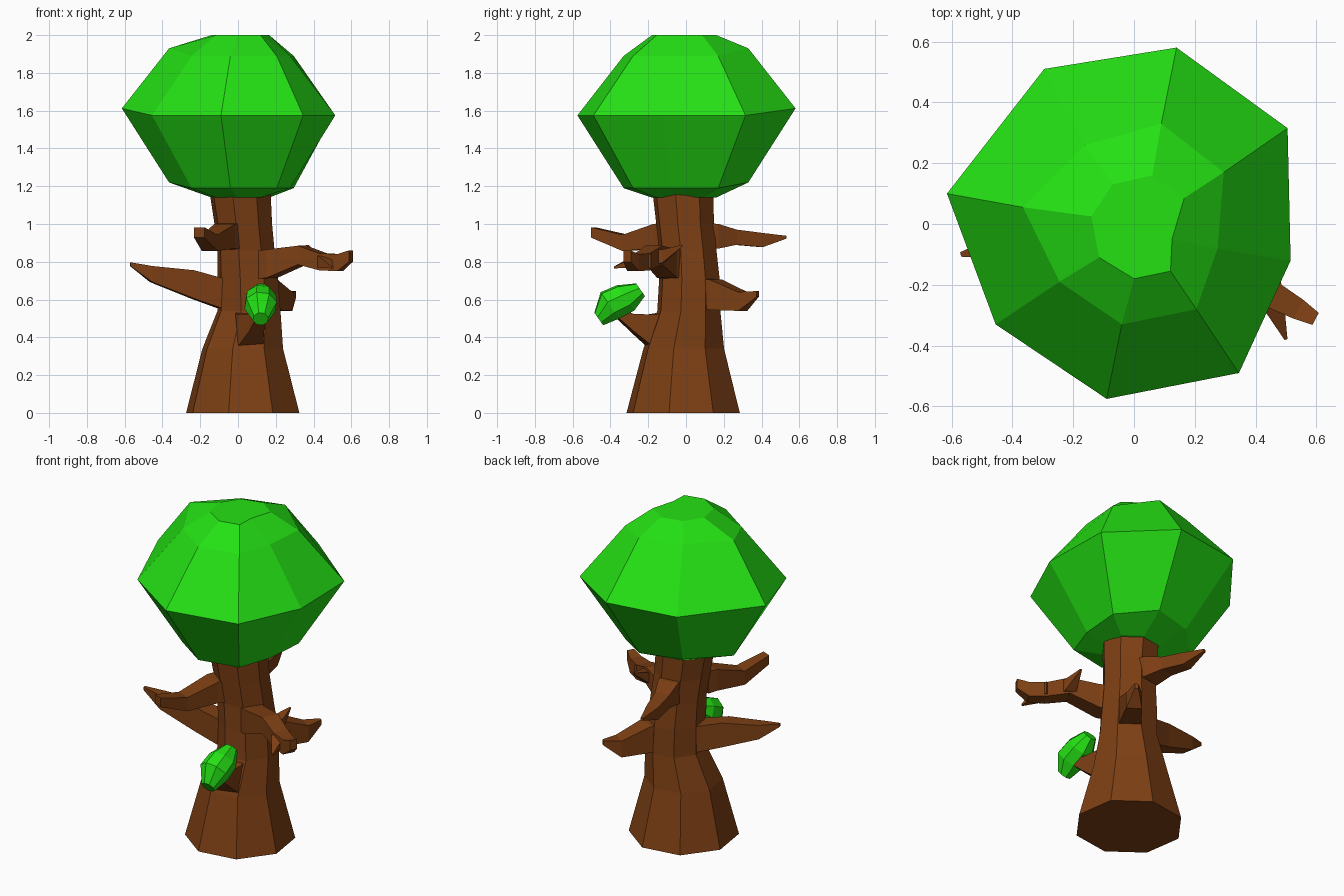
import bpy, bmesh, math
from mathutils import Vector, Matrix


def material(name, color):
    m = bpy.data.materials.new(name)
    m.diffuse_color = color
    return m


BARK = material("bark", (0.205, 0.050, 0.007, 1))
LEAF = material("leaf", (0.018, 0.75, 0.007, 1))


def loft(name, rings, mat):
    """Skin a list of equal-sized rings and cap both ends, flat shaded."""
    bm = bmesh.new()
    loops = [[bm.verts.new(p) for p in ring] for ring in rings]
    n = len(loops[0])
    for a, b in zip(loops, loops[1:]):
        for i in range(n):
            j = (i + 1) % n
            bm.faces.new((a[i], a[j], b[j], b[i]))
    bm.faces.new(loops[0][::-1])
    bm.faces.new(loops[-1])
    bmesh.ops.recalc_face_normals(bm, faces=bm.faces)
    mesh = bpy.data.meshes.new(name)
    bm.to_mesh(mesh)
    bm.free()
    mesh.materials.append(mat)
    obj = bpy.data.objects.new(name, mesh)
    bpy.context.collection.objects.link(obj)
    return obj


def octagon(cx, cy, z, r):
    return [(cx + r * math.cos(math.radians(-14 + 45 * k)),
             cy + r * math.sin(math.radians(-14 + 45 * k)), z) for k in range(8)]


def branch(name, sections):
    """Four-sided tapering limb; each section is x, y, z, width, height."""
    d = Vector(sections[-1][:2]) - Vector(sections[0][:2])
    d.normalize()
    side = Vector((-d.y, d.x, 0))
    rings = []
    for x, y, z, w, h in sections:
        c, s, u = Vector((x, y, z)), side * w / 2, Vector((0, 0, h / 2))
        rings.append([c - s - u, c + s - u, c + s + u, c - s + u])
    return loft(name, rings, BARK)


# Trunk, flared at the foot
loft("trunk", [octagon(*s) for s in (
    (0.025, -0.015, 0.0, 0.309), (0.025, -0.012, 0.34, 0.220),
    (0.058, 0.015, 0.54, 0.172), (0.052, 0.018, 0.71, 0.165),
    (0.042, 0.010, 0.86, 0.156), (0.028, -0.005, 1.0, 0.157),
    (0.012, -0.015, 1.16, 0.166))], BARK)

# Branches, each growing out of one trunk side
branch("left_branch", [(-0.05, 0.00, 0.63, 0.13, 0.16), (-0.10, -0.01, 0.635, 0.13, 0.16),
                       (-0.24, -0.04, 0.68, 0.10, 0.15), (-0.46, -0.08, 0.735, 0.07, 0.085),
                       (-0.57, -0.10, 0.787, 0.015, 0.02)])
branch("back_stub", [(0.13, 0.12, 0.63, 0.13, 0.16), (0.16, 0.16, 0.625, 0.12, 0.16),
                     (0.25, 0.30, 0.59, 0.09, 0.10), (0.30, 0.38, 0.63, 0.02, 0.03)])
branch("right_branch", [(0.14, -0.07, 0.785, 0.13, 0.15), (0.18, -0.10, 0.79, 0.12, 0.15),
                        (0.34, -0.17, 0.835, 0.10, 0.10), (0.45, -0.23, 0.80, 0.09, 0.09),
                        (0.54, -0.28, 0.795, 0.07, 0.09), (0.597, -0.312, 0.83, 0.045, 0.06)])
branch("right_twig_front", [(0.44, -0.20, 0.805, 0.09, 0.075), (0.46, -0.27, 0.80, 0.07, 0.06),
                            (0.50, -0.38, 0.77, 0.01, 0.01)])
branch("right_twig_back", [(0.35, -0.18, 0.82, 0.09, 0.08), (0.36, -0.12, 0.83, 0.07, 0.07),
                           (0.37, -0.02, 0.885, 0.01, 0.01)])
branch("upper_front_branch", [(-0.04, -0.10, 0.935, 0.13, 0.14), (-0.07, -0.15, 0.935, 0.12, 0.13),
                              (-0.15, -0.32, 0.90, 0.09, 0.085), (-0.205, -0.49, 0.955, 0.06, 0.055)])
branch("upper_back_branch", [(0.02, 0.10, 0.935, 0.13, 0.14), (0.01, 0.16, 0.935, 0.12, 0.13),
                             (-0.02, 0.26, 0.93, 0.09, 0.08), (-0.05, 0.40, 0.915, 0.07, 0.075),
                             (-0.07, 0.53, 0.93, 0.015, 0.015)])
branch("leafy_branch", [(0.06, -0.13, 0.44, 0.15, 0.18), (0.065, -0.19, 0.435, 0.14, 0.17),
                        (0.10, -0.29, 0.48, 0.08, 0.09), (0.12, -0.36, 0.53, 0.05, 0.06)])

# Canopy: three uneven octagons, reused for the upper and lower halves
CAP = [(-0.14, 0.025), (-0.115, -0.11), (0.0, -0.18), (0.12, -0.155),
       (0.125, -0.05), (0.165, 0.085), (0.06, 0.16), (-0.07, 0.13)]
MID = [(-0.365, 0.055), (-0.245, -0.19), (-0.04, -0.33), (0.205, -0.28),
       (0.275, -0.08), (0.295, 0.17), (0.09, 0.33), (-0.16, 0.26)]
BELT = [(-0.615, 0.10), (-0.455, -0.33), (-0.09, -0.575), (0.345, -0.49),
        (0.515, -0.12), (0.505, 0.315), (0.14, 0.58), (-0.295, 0.51)]
RAISED = (0, 6, 7)


def canopy_ring(points, z, lift):
    return [(x, y, z + (lift if i in RAISED else 0)) for i, (x, y) in enumerate(points)]


loft("canopy", [canopy_ring(*r) for r in (
    (CAP, 1.14, 0), (MID, 1.19, 0.03), (BELT, 1.575, 0.037),
    (MID, 1.89, 0.04), (CAP, 2.0, 0))], LEAF)

# Small leaf clump, tilted at the end of the front branch
tuft = loft("leaf_tuft", [octagon(0, off, z, r) for z, r, off in (
    (-0.135, 0.042, 0.015), (-0.045, 0.088, -0.01), (0.045, 0.084, 0.005),
    (0.135, 0.042, 0.015))], LEAF)
tuft.matrix_world = Matrix.Translation((0.12, -0.36, 0.587)) @ Matrix.Rotation(math.radians(-55), 4, 'X')
